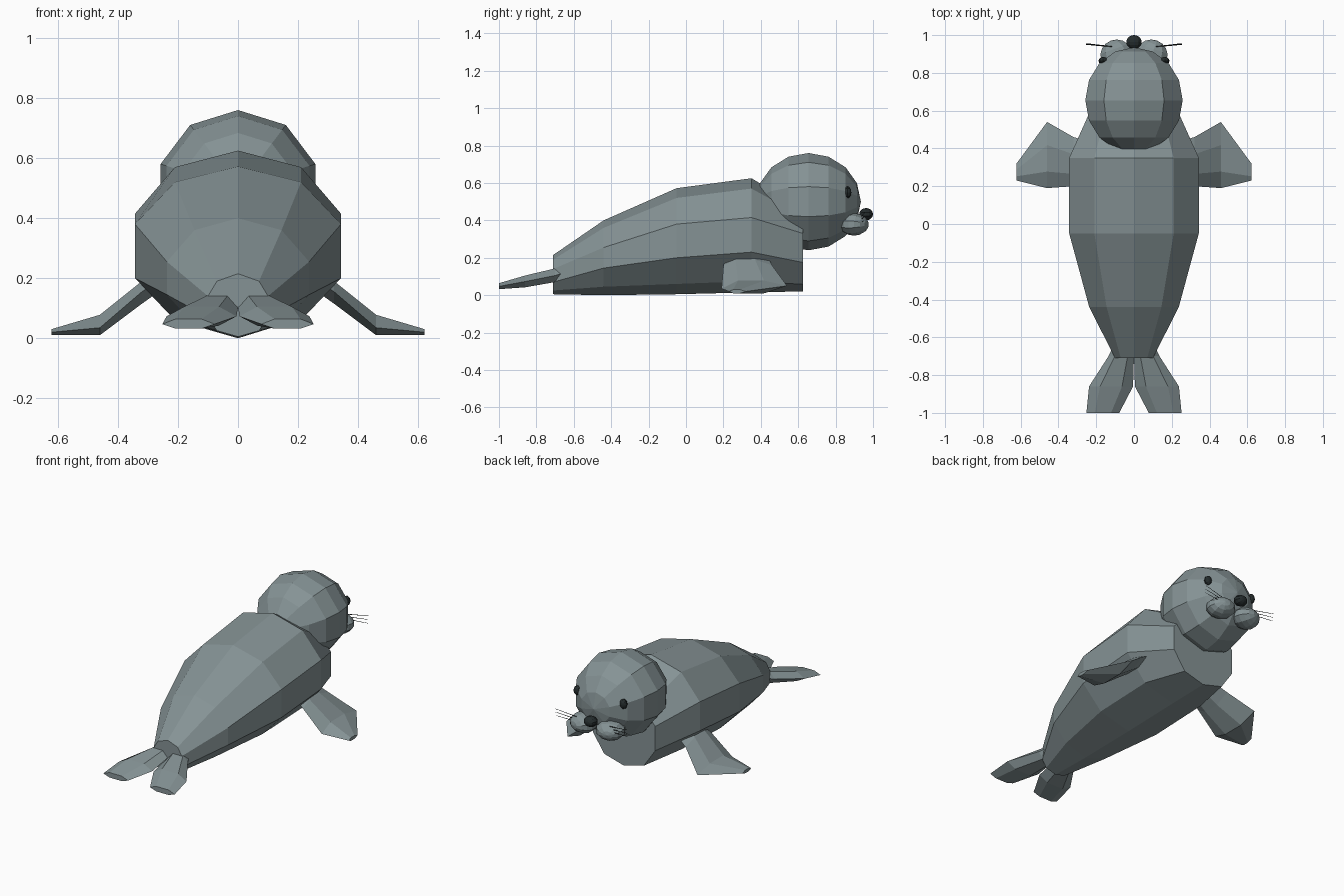
import bpy, bmesh, math
from mathutils import Vector, Matrix

if "Cube" in bpy.data.objects:
    bpy.data.objects.remove(bpy.data.objects["Cube"])


def material(name, color):
    m = bpy.data.materials.new(name)
    m.diffuse_color = (*color, 1)
    m.use_nodes = True
    m.node_tree.nodes["Principled BSDF"].inputs["Base Color"].default_value = m.diffuse_color
    return m


FUR = material("grey_fur", (0.235, 0.29, 0.30))
BLACK = material("dark_black", (0.018, 0.025, 0.026))


def finish(bm, name, mat):
    bmesh.ops.recalc_face_normals(bm, faces=bm.faces)
    me = bpy.data.meshes.new(name)
    bm.to_mesh(me)
    bm.free()
    me.materials.append(mat)
    ob = bpy.data.objects.new(name, me)
    bpy.context.collection.objects.link(ob)
    return ob


def loft(name, sections, mat):
    """Skin a list of equal-length point rings and cap both ends."""
    bm = bmesh.new()
    rings = [[bm.verts.new(p) for p in s] for s in sections]
    n = len(rings[0])
    for a, b in zip(rings, rings[1:]):
        for i in range(n):
            j = (i + 1) % n
            bm.faces.new((a[i], a[j], b[j], b[i]))
    bm.faces.new(rings[0])
    bm.faces.new(rings[-1][::-1])
    return finish(bm, name, mat)


def ball(name, center, radii, mat, seg=10, rings=8, turn=0.0):
    """Faceted ellipsoid with its poles along y and a vertex line on top."""
    bm = bmesh.new()
    bmesh.ops.create_uvsphere(bm, u_segments=seg, v_segments=rings, radius=1)
    m = (Matrix.Translation(center) @ Matrix.Rotation(turn, 4, 'Z')
         @ Matrix.Diagonal((*radii, 1)) @ Matrix.Rotation(math.pi / 2, 4, 'X'))
    bmesh.ops.transform(bm, matrix=m, verts=bm.verts)
    return finish(bm, name, mat)


def rod(name, a, b, r, mat):
    a, b = Vector(a), Vector(b)
    d = (b - a).normalized()
    u = d.cross(Vector((0, 0, 1))).normalized()
    v = d.cross(u)
    ring = [u * r, v * r, -u * r, -v * r]
    return loft(name, [[a + o for o in ring], [b + o * 0.5 for o in ring]], mat)


# Body: y, top z, upper (x, z), side (x, z), lower z, belly z, bottom z
body = []
for y, top, ux, uz, sx, sz, lz, bz, bot in [
    (-0.71, 0.215, 0.07, 0.19, 0.10, 0.14, 0.07, 0.025, 0.005),
    (-0.44, 0.40, 0.145, 0.36, 0.237, 0.255, 0.145, 0.045, 0.0),
    (-0.05, 0.572, 0.21, 0.52, 0.343, 0.38, 0.20, 0.06, 0.005),
    (0.35, 0.625, 0.21, 0.57, 0.343, 0.415, 0.23, 0.075, 0.015),
    (0.625, 0.46, 0.14, 0.42, 0.22, 0.33, 0.175, 0.058, 0.02),
]:
    right = [(ux, y, uz), (sx, y, sz), (sx, y, lz), (ux, y, bz)]
    left = [(-x, v, z) for x, v, z in reversed(right)]
    body.append([(0, y, top)] + right + [(0, y, bot)] + left)
loft("body", body, FUR)

# Head and nose
ball("head", (0, 0.655, 0.50), (0.271, 0.28, 0.26), FUR)
ball("nose", (0, 0.963, 0.433), (0.043, 0.037, 0.033), BLACK)

for side, s in (("left", -1), ("right", 1)):
    # Front flipper: x, back y, front y, back edge z, front edge z, top z, bottom z
    secs = []
    for x, y0, y1, z0, z1, zt, zb in [
        (0.25, 0.21, 0.44, 0.20, 0.20, 0.235, 0.165),
        (0.32, 0.20, 0.46, 0.155, 0.16, 0.19, 0.115),
        (0.46, 0.19, 0.54, 0.035, 0.05, 0.078, 0.01),
        (0.622, 0.23, 0.32, 0.02, 0.02, 0.03, 0.01),
    ]:
        w = y1 - y0
        secs.append([(s * x, y0, z0), (s * x, y0 + 0.25 * w, zt),
                     (s * x, y0 + 0.65 * w, zt), (s * x, y1, z1),
                     (s * x, y0 + 0.65 * w, zb), (s * x, y0 + 0.25 * w, zb)])
    loft(side + "_front_flipper", secs, FUR)

    # Tail flipper: y, inner x, outer x, top z, mid z, bottom z
    secs = []
    for y, x0, x1, zt, zm, zb in [
        (-0.65, 0.0, 0.11, 0.15, 0.12, 0.09),
        (-0.70, 0.0, 0.135, 0.143, 0.105, 0.07),
        (-0.86, 0.005, 0.238, 0.105, 0.073, 0.042),
        (-1.0, 0.078, 0.252, 0.064, 0.047, 0.032),
    ]:
        w = x1 - x0
        secs.append([(s * x0, y, zm), (s * (x0 + 0.25 * w), y, zt),
                     (s * (x0 + 0.75 * w), y, zt), (s * x1, y, zm),
                     (s * (x0 + 0.75 * w), y, zb), (s * (x0 + 0.25 * w), y, zb)])
    loft(side + "_tail_flipper", secs, FUR)

    # Muzzle cheek and eye
    ball(side + "_cheek", (s * 0.095, 0.898, 0.378), (0.088, 0.078, 0.06), FUR,
         turn=-s * 0.35)
    ball(side + "_eye", (s * 0.163, 0.864, 0.55), (0.025, 0.02, 0.032), BLACK, 8, 6)

    # Whiskers
    for i, dz in enumerate((-0.015, 0.0, 0.015)):
        rod(f"{side}_whisker_{i + 1}", (s * 0.10, 0.937, 0.405 + dz),
            (s * 0.255, 0.953 + dz * 0.2, 0.42 + dz * 1.5), 0.0025, BLACK)
